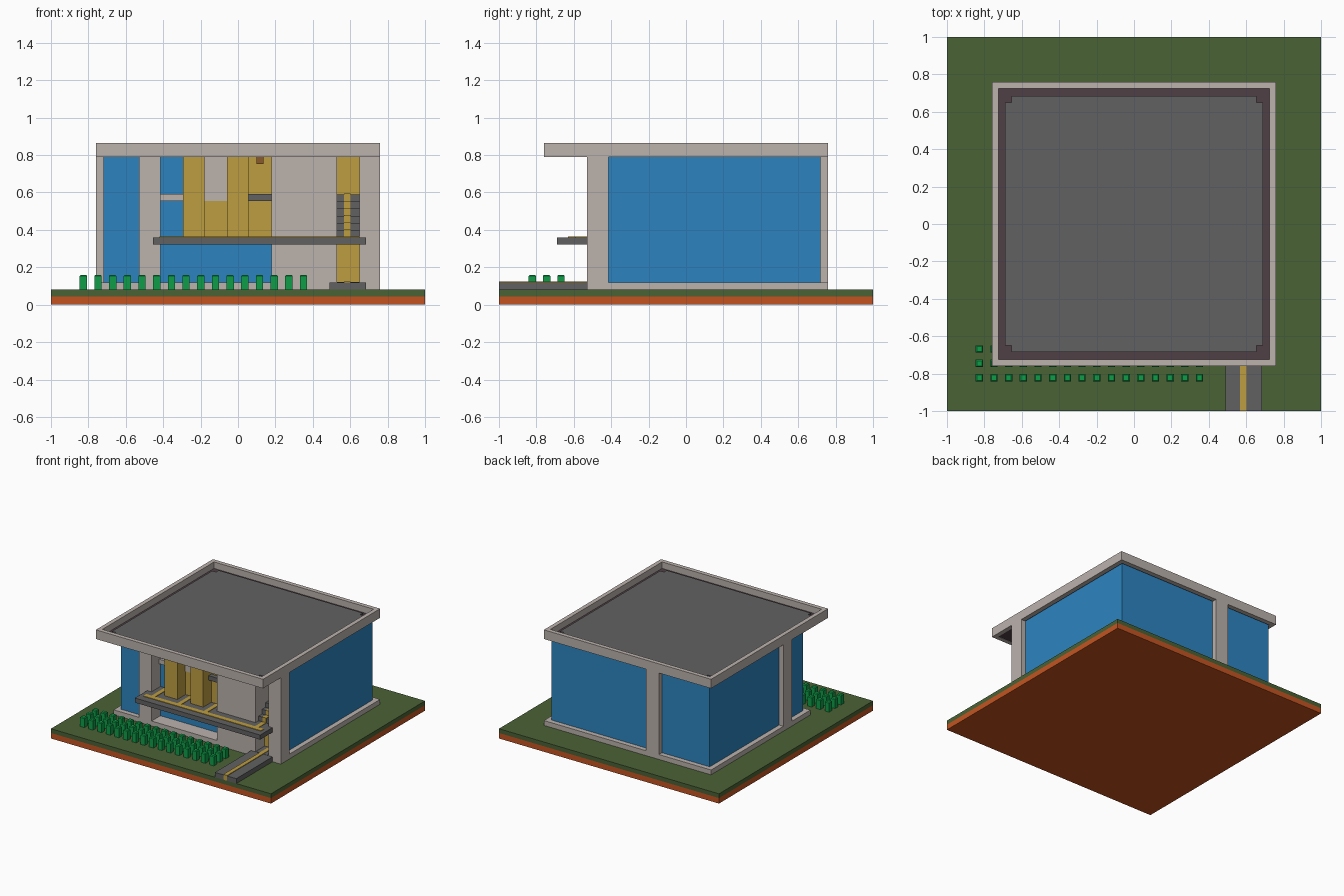
import bpy
import bmesh
from mathutils import Vector

old = bpy.data.objects.get("Cube")
if old:
    bpy.data.objects.remove(old)


def material(name, *srgb):
    """Flat material from 0-255 display values, stored as linear."""
    lin = [((c / 255 + 0.055) / 1.055) ** 2.4 for c in srgb] + [1.0]
    m = bpy.data.materials.new(name)
    m.use_nodes = True
    m.diffuse_color = lin
    m.node_tree.nodes["Principled BSDF"].inputs["Base Color"].default_value = lin
    return m


soil = material("soil", 196, 84, 32)
grass = material("grass", 74, 98, 53)
concrete = material("concrete", 187, 178, 172)
slate = material("slate", 97, 97, 97)
glass = material("blue_glass", 44, 132, 192)
gold = material("gold", 190, 157, 64)
leaf = material("leaf_green", 14, 158, 72)
maroon = material("maroon", 80, 64, 70)
wood = material("wood", 138, 90, 43)


def boxes(name, mat, *spans, bevel=0.0, upright=False):
    """One object made of boxes, each given as x, y and z ranges."""
    bm = bmesh.new()
    for xs, ys, zs in spans:
        lo, hi = Vector((xs[0], ys[0], zs[0])), Vector((xs[1], ys[1], zs[1]))
        verts = bmesh.ops.create_cube(bm, size=1)["verts"]
        bmesh.ops.scale(bm, vec=hi - lo, verts=verts)
        bmesh.ops.translate(bm, vec=(lo + hi) / 2, verts=verts)
    if bevel:
        def wanted(e):
            a, b = e.verts
            vertical = abs(a.co.z - b.co.z) > 0.001
            return vertical if upright else not vertical and a.co.z > 0.1
        bmesh.ops.bevel(bm, geom=[e for e in bm.edges if wanted(e)], offset=bevel,
                        segments=4 if upright else 1, affect='EDGES')
    mesh = bpy.data.meshes.new(name)
    bm.to_mesh(mesh)
    bm.free()
    mesh.materials.append(mat)
    ob = bpy.data.objects.new(name, mesh)
    bpy.context.scene.collection.objects.link(ob)
    return ob


# Heights and outline shared by the parts
GROUND, FLOOR, DECK, EAVE, TOP = 0.08, 0.12, 0.36, 0.79, 0.865
OUT, IN = 0.76, 0.72
FRONT, RECESS, DEEP = -0.53, -0.415, -0.2
WALL = (FLOOR, EAVE)
UPPER = (DECK, EAVE)

# Plot
boxes("soil_layer", soil, ((-1, 1), (-1, 1), (0, 0.045)))
boxes("lawn", grass, ((-1, 1), (-1, 1), (0.045, GROUND)))
boxes("plinth", concrete, ((-OUT, OUT), (FRONT, OUT), (GROUND, FLOOR)))

# Glazed body, with the stair recess left open
boxes("glass_body", glass,
      ((-IN, IN), (DEEP, IN), WALL),
      ((-IN, 0.18), (RECESS, DEEP), WALL),
      ((-IN, -0.53), (-0.49, RECESS), WALL),
      ((0.65, IN), (RECESS, DEEP), WALL))

# Concrete columns and front wall
boxes("columns", concrete,
      ((-0.53, RECESS), (FRONT, RECESS + 0.01), WALL),
      ((0.65, OUT), (FRONT, RECESS), WALL),
      ((-0.285, -0.17), (IN - 0.01, OUT), WALL),
      ((-OUT, -IN + 0.01), (-0.29, -0.18), WALL))
boxes("front_wall", concrete, ((0.18, 0.53), (FRONT, DEEP), WALL))

# Gold pillars and the panels between them
boxes("gold_pillars", gold,
      ((-0.295, -0.18), (FRONT, RECESS), UPPER),
      ((-0.06, 0.055), (FRONT, RECESS), UPPER))
boxes("gold_back_panel", gold, ((-0.295, 0.18), (-0.424, -0.41), UPPER))
boxes("upper_panel", concrete, ((-0.18, -0.06), (-0.432, -0.42), (0.555, EAVE)))
boxes("window_rail", concrete, ((RECESS, -0.295), (-0.435, -0.41), (0.555, 0.592)))
boxes("wall_shelf", slate, ((0.055, 0.18), (-0.46, -0.42), (0.555, 0.592)))
boxes("hanging_lamp", wood, ((0.098, 0.135), (-0.48, -0.443), (0.753, EAVE)))

# Balcony with gold floor runners
boxes("balcony", slate, ((-0.455, 0.685), (-0.69, -0.41), (0.322, DECK)))
runner = (DECK - 0.002, DECK + 0.004)
boxes("balcony_runners", gold,
      ((-0.42, 0.65), (-0.63, -0.59), runner),
      *[((x - 0.017, x + 0.017), (-0.6, RECESS), runner)
        for x in (-0.355, -0.12, 0.118, 0.585)])

# Stairwell: gold walls, slate steps and a central gold runner
boxes("stairwell_back", gold, ((0.53, 0.65), (DEEP - 0.008, DEEP + 0.01), WALL))
boxes("entrance_door", gold, ((0.53, 0.65), (-0.41, -0.38), (FLOOR, 0.33)))
RISE, RUN = 0.0383, 0.045
steps, strips = [], []
for i in range(6):
    y = -0.49 + i * RUN
    z = DECK + (i + 1) * RISE
    steps.append(((0.53, 0.65), (y, y + RUN), (DECK - 0.03, z)))
    strips.append(((0.568, 0.602), (y - 0.004, y + RUN), (z - RISE, z + 0.004)))
boxes("stairs", slate, *steps)
boxes("stair_runner", gold, *strips)

# Garden path
boxes("path", slate, ((0.49, 0.685), (-1, FRONT), (GROUND, FLOOR)),
      ((0.53, 0.65), (FRONT, -0.38), (GROUND, FLOOR + 0.002)))
boxes("path_runner", gold,
      ((0.568, 0.602), (-1, -0.4), (GROUND, FLOOR + 0.005)))

# Roof: rim, sunken tray and rounded slab
RIM = 0.725
band = (EAVE, TOP)
boxes("roof_rim", concrete,
      ((-OUT, OUT), (-OUT, -RIM), band),
      ((-OUT, OUT), (RIM, OUT), band),
      ((-OUT, -RIM), (-RIM, RIM), band),
      ((RIM, OUT), (-RIM, RIM), band))
boxes("roof_tray", maroon, ((-RIM, RIM), (-RIM, RIM), (EAVE + 0.002, 0.812)))
boxes("roof_slab", slate, ((-0.69, 0.69), (-0.685, 0.685), (0.81, 0.83)),
      bevel=0.035, upright=True)

# Three rows of clipped bushes
R = 0.0195
bushes = []
for row in range(3):
    for col in range(16):
        x, y = -0.827 + col * 0.0785, -0.822 + row * 0.077
        bushes.append(((x - R, x + R), (y - R, y + R), (GROUND, 0.16)))
boxes("bushes", leaf, *bushes, bevel=0.006)
